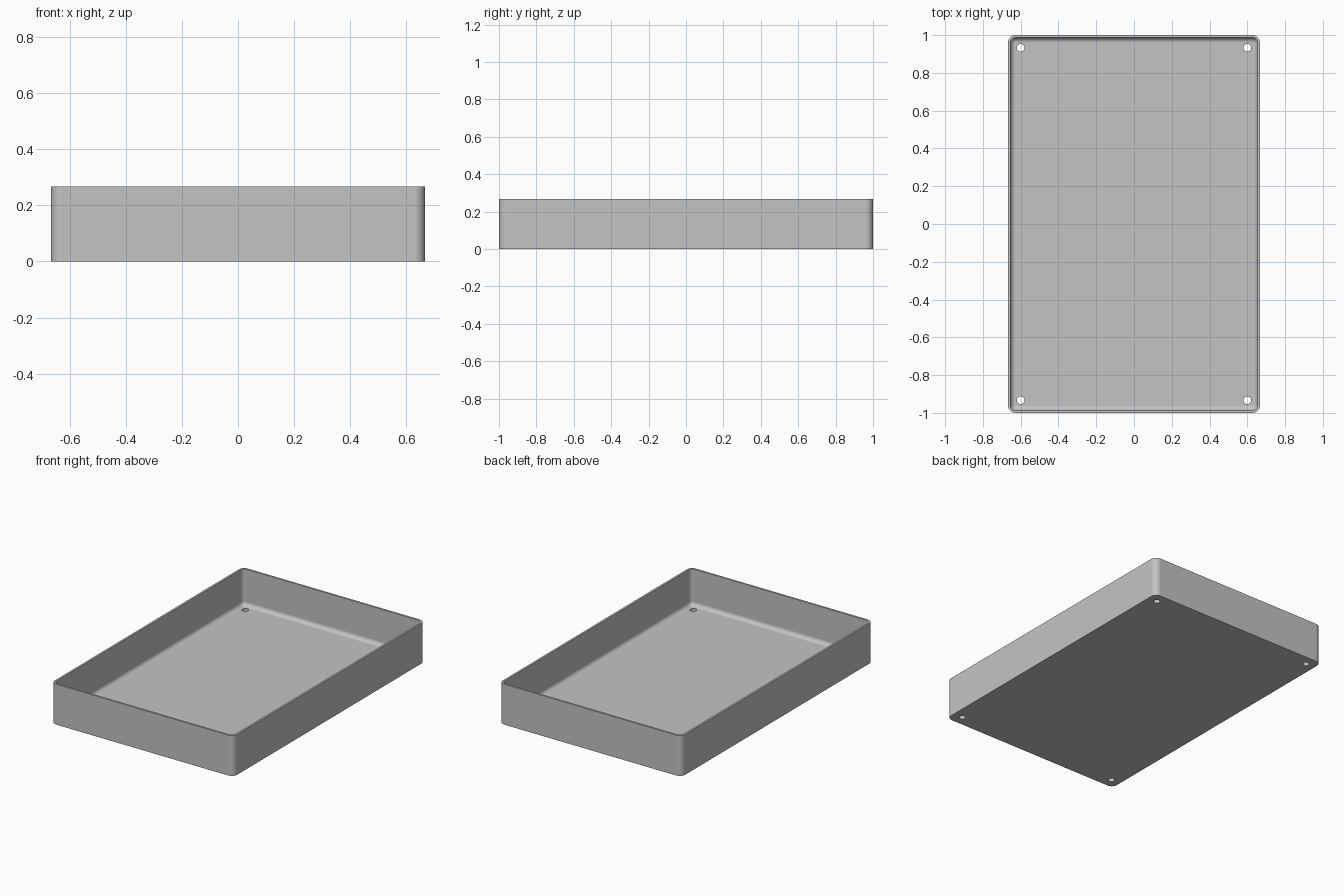
import bpy, bmesh, math

cube = bpy.data.objects.get("Cube")
if cube:
    bpy.data.objects.remove(cube)

UNIT = 2 / 150                      # the long side is 150 small units
HALF_X, HALF_Y, HEIGHT = 50 * UNIT, 75 * UNIT, 20 * UNIT
WALL, FLOOR, FILLET, CORNER = UNIT, 2 * UNIT, 2 * UNIT, 3 * UNIT
HOLE_INSET, HOLE_RADIUS = 5 * UNIT, 1.5 * UNIT
STEPS = 10

grey = bpy.data.materials.new("grey_plastic")
grey.use_nodes = True
colour = (0.55, 0.55, 0.55, 1)
grey.diffuse_color = colour
grey.node_tree.nodes["Principled BSDF"].inputs["Base Color"].default_value = colour


def rounded_ring(bm, inset, z):
    """Rounded rectangle of vertices, shrunk by inset."""
    radius = CORNER - inset
    ring = []
    for quarter, (sx, sy) in enumerate([(1, 1), (-1, 1), (-1, -1), (1, -1)]):
        for i in range(STEPS + 1):
            a = (quarter + i / STEPS) * math.pi / 2
            ring.append(bm.verts.new((sx * (HALF_X - CORNER) + radius * math.cos(a),
                                      sy * (HALF_Y - CORNER) + radius * math.sin(a), z)))
    return ring


# Tray shell: outer wall, rim, inner wall and filleted floor edge
profile = [(0, 0), (0, HEIGHT), (WALL, HEIGHT)]
for i in range(STEPS + 1):
    a = i / STEPS * math.pi / 2
    profile.append((WALL + FILLET * (1 - math.cos(a)),
                    FLOOR + FILLET * (1 - math.sin(a))))

bm = bmesh.new()
rings = [rounded_ring(bm, inset, z) for inset, z in profile]
for low, high in zip(rings, rings[1:]):
    for i in range(len(low)):
        j = (i + 1) % len(low)
        bm.faces.new((low[i], low[j], high[j], high[i]))
bm.faces.new(rings[0][::-1])
bm.faces.new(rings[-1])
bmesh.ops.remove_doubles(bm, verts=bm.verts, dist=1e-5)
bmesh.ops.recalc_face_normals(bm, faces=bm.faces)
mesh = bpy.data.meshes.new("tray")
bm.to_mesh(mesh)
bm.free()
mesh.materials.append(grey)
tray = bpy.data.objects.new("tray", mesh)
bpy.context.collection.objects.link(tray)

# Screw holes through the floor corners
bm = bmesh.new()
for sx in (-1, 1):
    for sy in (-1, 1):
        made = bmesh.ops.create_cone(bm, cap_ends=True, segments=32, radius1=HOLE_RADIUS,
                                     radius2=HOLE_RADIUS, depth=4 * FLOOR)
        bmesh.ops.translate(bm, verts=made["verts"],
                            vec=(sx * (HALF_X - HOLE_INSET), sy * (HALF_Y - HOLE_INSET), 0))
cutter_mesh = bpy.data.meshes.new("hole_cutter")
bm.to_mesh(cutter_mesh)
bm.free()
cutter_mesh.materials.append(grey)
cutter = bpy.data.objects.new("hole_cutter", cutter_mesh)
cutter.hide_render = True
bpy.context.collection.objects.link(cutter)

cut = tray.modifiers.new("screw_holes", "BOOLEAN")
cut.operation = "DIFFERENCE"
cut.solver = "EXACT"
cut.object = cutter
bpy.ops.object.select_all(action="DESELECT")
tray.select_set(True)
bpy.context.view_layer.objects.active = tray
bpy.ops.object.modifier_apply(modifier=cut.name)
bpy.data.objects.remove(cutter)

# Smooth the curves while the large flat faces stay flat
bpy.ops.object.shade_smooth_by_angle(angle=math.radians(30))
weighted = tray.modifiers.new("weighted_normals", "WEIGHTED_NORMAL")
weighted.keep_sharp = True
